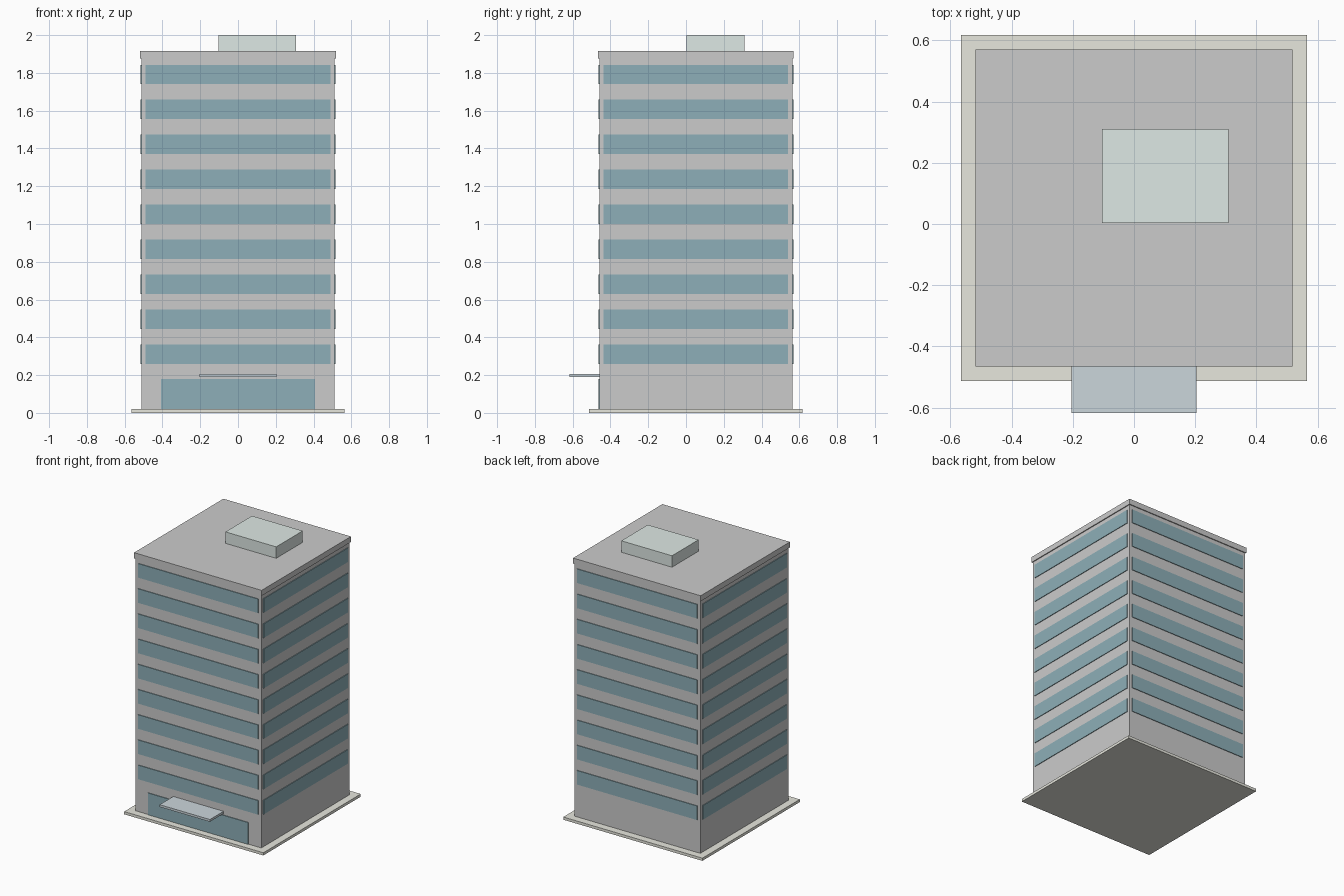
import bpy
import math
from mathutils import Matrix, Vector

if "Cube" in bpy.data.objects:
    bpy.data.objects.remove(bpy.data.objects["Cube"])

CY = 0.052      # tower axis, set back from the canopy
HALF = 0.511    # half width of the tower shaft
PROUD = 0.005   # how far the glass stands out


def material(name, r, g, b):
    m = bpy.data.materials.new(name)
    m.diffuse_color = (r, g, b, 1)
    m.use_nodes = True
    m.node_tree.nodes["Principled BSDF"].inputs["Base Color"].default_value = m.diffuse_color
    return m


def box(name, x, y, z, mat=None):
    """Box from (min, max) ranges on each axis."""
    lo, hi = Vector((x[0], y[0], z[0])), Vector((x[1], y[1], z[1]))
    bpy.ops.mesh.primitive_cube_add(size=1)
    ob = bpy.context.object
    ob.name = name
    ob.data.transform(Matrix.Translation((lo + hi) / 2) @ Matrix.Diagonal((*(hi - lo), 1)))
    if mat:
        ob.data.materials.append(mat)
    return ob


def square(name, half, z, mat=None):
    """Square slab around the tower axis."""
    return box(name, (-half, half), (CY - half, CY + half), z, mat)


glass = material("glass", 0.27, 0.43, 0.48)
stone = material("warm_stone", 0.80, 0.80, 0.73)
metal = material("canopy_metal", 0.60, 0.67, 0.71)
plant = material("plant_room_grey", 0.73, 0.81, 0.78)

# Plinth, shaft and roof cap
square("plinth", 0.565, (0, 0.02), stone)
square("tower_shaft", HALF, (0.02, 1.88))
square("roof_cap", 0.518, (1.875, 1.916))

# Ribbon windows: nine floors on four sides
for side, label in enumerate(("front", "right", "back", "left")):
    turn = Matrix.Translation((0, CY, 0)) @ Matrix.Rotation(side * math.pi / 2, 4, "Z")
    for floor in range(9):
        z = 0.26 + floor * 0.185
        win = box(f"{label}_window_{floor + 1}", (-0.489, 0.489),
                  (-HALF - PROUD, -HALF + 0.01), (z, z + 0.103), glass)
        win.data.transform(turn)

# Entrance glazing and canopy
front = CY - HALF
box("entrance_glazing", (-0.408, 0.408), (front - PROUD, front + 0.01), (0.02, 0.18), glass)
box("entrance_canopy", (-0.204, 0.204), (-0.617, front + 0.01), (0.19, 0.207), metal)

# Rooftop plant room
box("plant_room", (-0.104, 0.308), (0.003, 0.311), (1.916, 2.0), plant)
